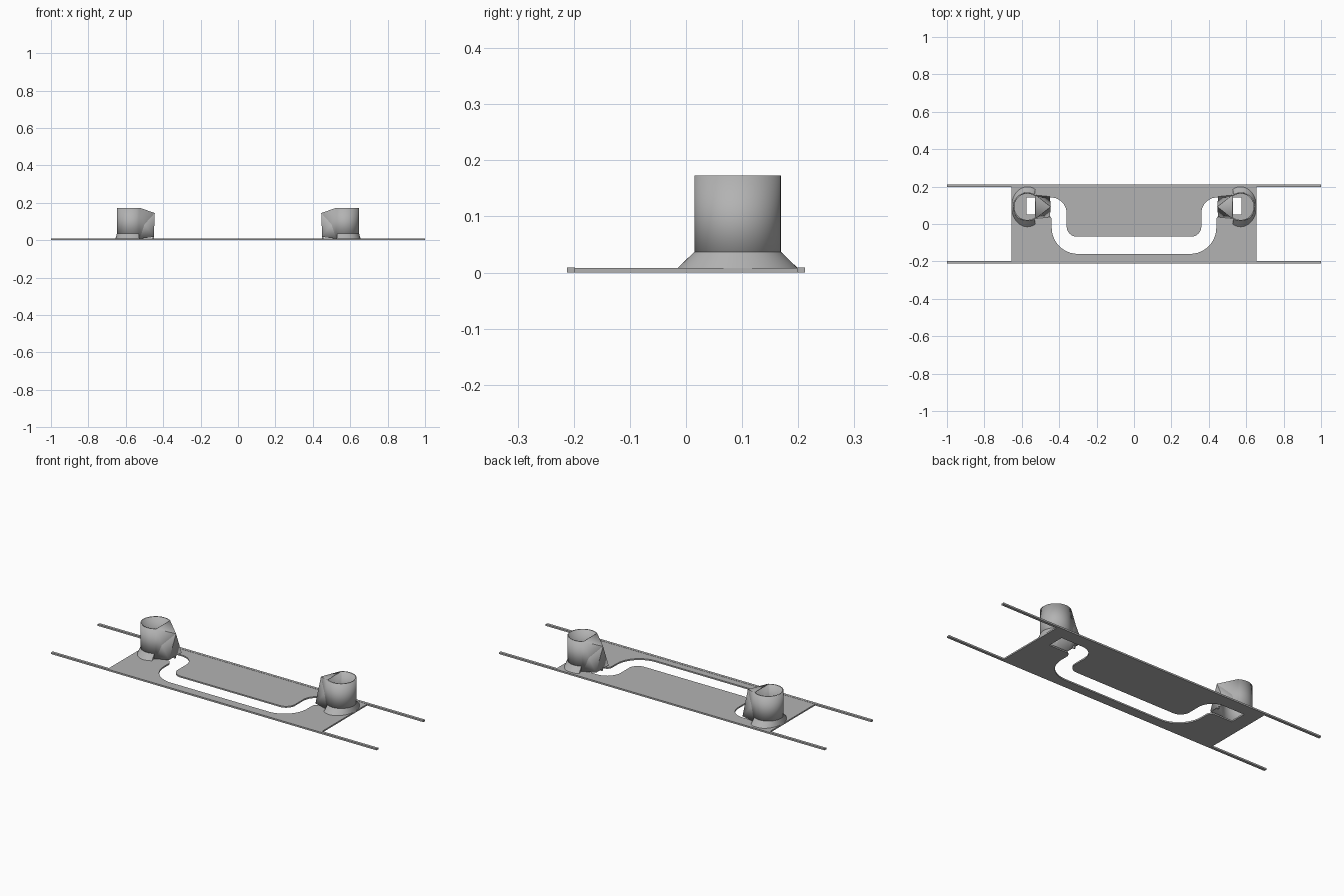
import bpy, bmesh
from math import sin, cos, radians, tan
from mathutils import Vector

cube = bpy.data.objects.get("Cube")
if cube:
    bpy.data.objects.remove(cube)

grey = bpy.data.materials.new("plain grey")
grey.use_nodes = True
grey.diffuse_color = (0.45, 0.45, 0.45, 1)
grey.node_tree.nodes["Principled BSDF"].inputs["Base Color"].default_value = grey.diffuse_color

THICK = 0.008
CX, CY, R, TOP = -0.57, 0.092, 0.077, 0.173


def finish(bm, name, mirror=True, wall=0.0, smooth=True):
    bmesh.ops.recalc_face_normals(bm, faces=bm.faces)
    me = bpy.data.meshes.new(name)
    bm.to_mesh(me)
    bm.free()
    ob = bpy.data.objects.new(name, me)
    bpy.context.collection.objects.link(ob)
    me.materials.append(grey)
    if wall:
        mod = ob.modifiers.new("wall", "SOLIDIFY")
        mod.thickness = wall
        mod.offset = -1
    if mirror:
        ob.modifiers.new("both sides", "MIRROR")
    if smooth:
        bpy.ops.object.select_all(action="DESELECT")
        ob.select_set(True)
        bpy.context.view_layer.objects.active = ob
        bpy.ops.object.shade_smooth_by_angle(angle=radians(25))
    return ob


def box(name, size, loc, mirror=False):
    bm = bmesh.new()
    bmesh.ops.create_cube(bm, size=1)
    bmesh.ops.scale(bm, vec=size, verts=bm.verts)
    bmesh.ops.translate(bm, vec=loc, verts=bm.verts)
    return finish(bm, name, mirror, smooth=False)


def rounded(corners, steps=10):
    """Polygon points with each corner (x, y, radius) rounded."""
    pts = []
    for i, (x, y, r) in enumerate(corners):
        p = Vector((x, y))
        if r == 0:
            pts.append(p)
            continue
        a = (Vector(corners[i - 1][:2]) - p).normalized()
        b = (Vector(corners[(i + 1) % len(corners)][:2]) - p).normalized()
        d = r / tan(a.angle(b) / 2)
        centre = p + (a + b) * d
        for s in range(steps + 1):
            t = radians(90) * s / steps
            pts.append(centre - b * r * cos(t) - a * r * sin(t))
    return pts


# Base plate with the winding slot cut through it
half = [(-0.44, -0.16, 0.14), (-0.44, 0.05, 0.03), (-0.575, 0.05, 0),
        (-0.575, 0.142, 0), (-0.36, 0.142, 0.085), (-0.36, -0.068, 0.055)]
slot = half + [(-x, y, r) for x, y, r in reversed(half)]
edge = [(-0.655, -0.205, 0), (0.655, -0.205, 0), (0.655, 0.205, 0), (-0.655, 0.205, 0)]
curve = bpy.data.curves.new("base_outline", "CURVE")
curve.dimensions = "2D"
curve.fill_mode = "BOTH"
curve.extrude = THICK / 2
for outline in (edge, slot):
    pts = rounded(outline)
    sp = curve.splines.new("POLY")
    sp.points.add(len(pts) - 1)
    for q, p in zip(sp.points, pts):
        q.co = (p.x, p.y, 0, 1)
    sp.use_cyclic_u = True
outline_ob = bpy.data.objects.new("base_outline", curve)
bpy.context.collection.objects.link(outline_ob)
bpy.context.view_layer.update()
deps = bpy.context.evaluated_depsgraph_get()
bm = bmesh.new()
bm.from_mesh(outline_ob.evaluated_get(deps).to_mesh())
bpy.data.objects.remove(outline_ob)
bmesh.ops.remove_doubles(bm, verts=bm.verts, dist=0.0001)
bmesh.ops.translate(bm, vec=(0, 0, THICK / 2), verts=bm.verts)
finish(bm, "base_plate", mirror=False)

# Long side rails
for side, y in (("front", -0.205), ("back", 0.205)):
    box(side + "_rail", (2, 0.015, 0.009), (0, y, 0.0045))


def arc(bm, rx, ry, z, start, steps=40):
    span = 360 - 2 * start
    return [bm.verts.new((CX + rx * cos(radians(start + span * i / steps)),
                          CY + ry * sin(radians(start + span * i / steps)), z))
            for i in range(steps + 1)]


def loft(bm, low, high):
    for i in range(len(low) - 1):
        bm.faces.new((low[i], low[i + 1], high[i + 1], high[i]))


# Open cups with a faceted beak pointing inward over the slot
bm = bmesh.new()
low = arc(bm, R, R, THICK, 54)
high = arc(bm, R, R, TOP, 54)
loft(bm, low, high)
tip = bm.verts.new((CX + 0.125, CY, 0.145))
feet = []
for s, i in ((1, 0), (-1, -1)):
    mid = bm.verts.new((CX + 0.07, CY + s * 0.047, 0.085))
    foot = bm.verts.new((CX + 0.12, CY + s * 0.055, 0.018))
    feet.append(foot)
    for tri in ((high[i], tip, mid), (tip, foot, mid), (high[i], mid, low[i]), (low[i], mid, foot)):
        bm.faces.new(tri)
bm.faces.new((tip, feet[0], feet[1]))
bm.faces.new((high[0], high[-1], tip))
finish(bm, "cup", wall=0.007)

# Sloped skirts around the cup feet
bm = bmesh.new()
low = arc(bm, 0.085, 0.107, THICK, 60)
high = arc(bm, R, R, 0.037, 60)
inner = arc(bm, R - 0.004, R - 0.004, THICK, 60)
loft(bm, low, high)
loft(bm, inner, low)
for i in (0, -1):
    bm.faces.new((low[i], high[i], inner[i]))
finish(bm, "cup_skirt")

# Small pegs under the beaks
box("beak_peg", (0.008, 0.008, 0.016), (CX + 0.117, CY, 0.016), mirror=True)
